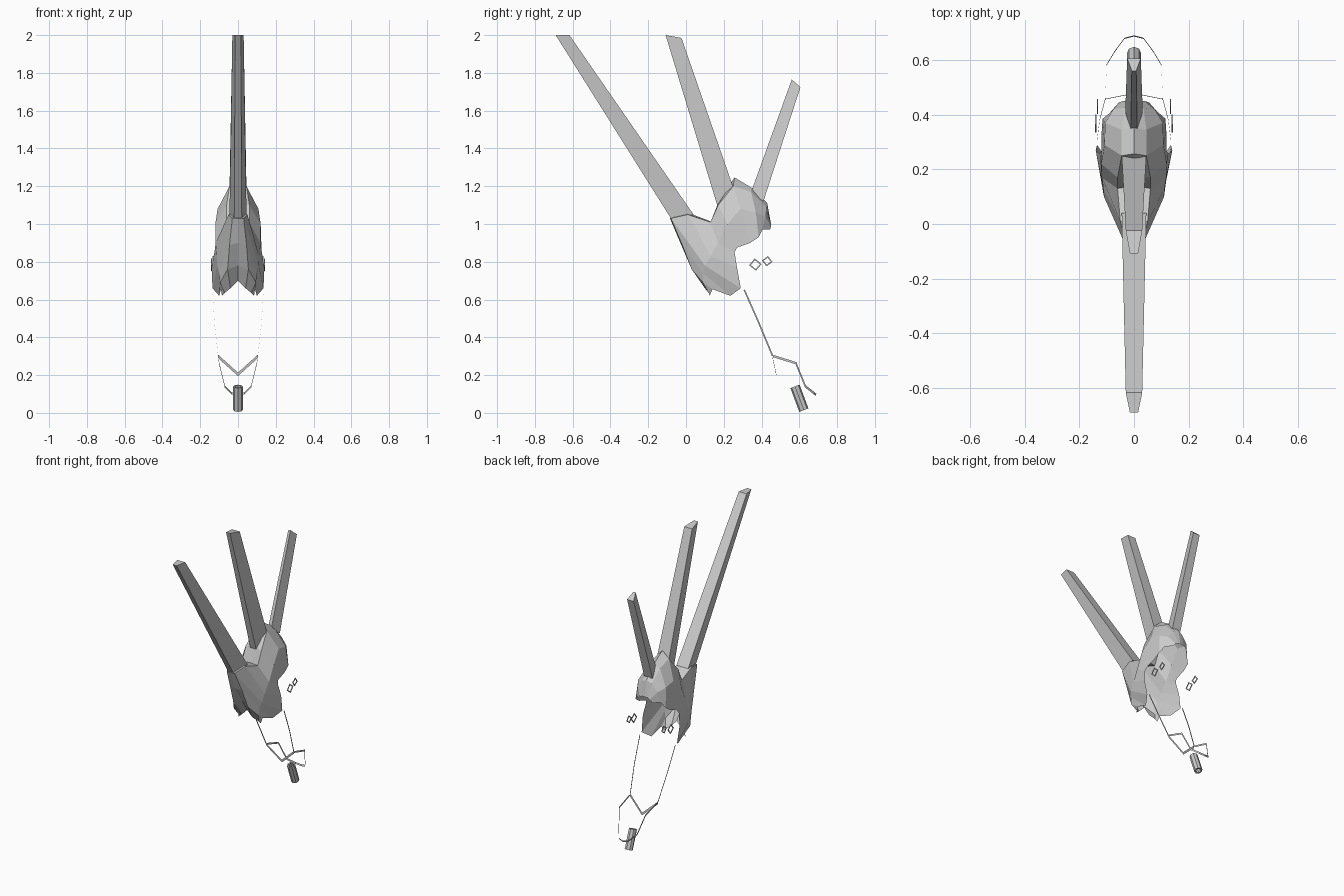
import bpy, bmesh, math
from mathutils import Vector, Matrix

if "Cube" in bpy.data.objects:
    bpy.data.objects.remove(bpy.data.objects["Cube"])

grey = bpy.data.materials.new("plain_grey")
grey.diffuse_color = (0.6, 0.6, 0.6, 1)
grey.use_nodes = True
grey.node_tree.nodes["Principled BSDF"].inputs["Base Color"].default_value = grey.diffuse_color


def finish(bm, name):
    bmesh.ops.remove_doubles(bm, verts=bm.verts, dist=1e-4)
    bmesh.ops.recalc_face_normals(bm, faces=bm.faces)
    me = bpy.data.meshes.new(name)
    bm.to_mesh(me)
    bm.free()
    me.materials.append(grey)
    ob = bpy.data.objects.new(name, me)
    bpy.context.collection.objects.link(ob)
    return ob


def loft(bm, rows, closed=False):
    """Bridge neighbouring rows of points with faces."""
    vs = [[bm.verts.new(p) for p in r] for r in rows]
    for a, b in zip(vs, vs[1:]):
        n = len(a)
        for i in range(n if closed else n - 1):
            j = (i + 1) % n
            bm.faces.new((a[i], a[j], b[j], b[i]))
    return vs


def spike(name, base, top, base_w, top_w):
    """Tapered prism: narrow front edge, wide back edge."""
    def section(ends, w):
        (fy, fz), (by, bz) = ends
        return [(-w[0], fy, fz), (w[0], fy, fz), (w[1], by, bz), (-w[1], by, bz)]
    bm = bmesh.new()
    vs = loft(bm, [section(base, base_w), section(top, top_w)], True)
    bm.faces.new(vs[0])
    bm.faces.new(vs[1])
    finish(bm, name)


def ribbon(name, pts, off):
    """Thin strip along a path, on both sides of x = 0."""
    bm = bmesh.new()
    for s in (1, -1):
        path = [Vector((s * x, y, z)) for x, y, z in pts]
        loft(bm, [[p, p + Vector(off)] for p in path])
    finish(bm, name)


# Hair cap: open shell; each row runs from the midline to the side rim
half = [
    [(0, .45, 1.00), (.02, .45, 1.00), (.04, .45, .99), (.055, .445, .97)],
    [(0, .43, 1.11), (.035, .425, 1.09), (.075, .42, 1.04), (.09, .405, .97)],
    [(0, .35, 1.19), (.045, .345, 1.17), (.105, .37, 1.06), (.115, .385, .93)],
    [(0, .257, 1.247), (.045, .25, 1.20), (.108, .29, 1.08), (.118, .34, .90)],
    [(0, .17, 1.11), (.06, .17, 1.10), (.12, .22, 1.0), (.118, .27, .875)],
    [(0, .14, 1.01), (.06, .13, 1.01), (.118, .17, .90), (.125, .257, .85)],
    [(0, .01, 1.06), (.05, .01, 1.05), (.112, .13, .83), (.14, .27, .77)],
    [(0, -.085, 1.03), (.03, -.08, 1.03), (.11, .10, .78), (.135, .29, .66)],
    [(0, -.03, .90), (.045, -.02, .89), (.10, .09, .74), (.10, .235, .62)],
    [(0, .05, .78), (.055, .03, .76), (.095, .09, .69), (.09, .14, .655)],
    [(0, .10, .70), (.04, .10, .66), (.07, .12, .635), (.085, .125, .62)],
]
bm = bmesh.new()
loft(bm, [[(-x, y, z) for x, y, z in r[:0:-1]] + r for r in half])
finish(bm, "hair_cap")

# Three hair spikes
spike("front_spike", [(-.08, 1.03), (.04, 1.05)], [(-.69, 2.0), (-.617, 2.0)],
      (.02, .045), (.015, .03))
spike("middle_spike", [(.165, 1.10), (.255, 1.18)], [(-.108, 2.0), (-.024, 1.985)],
      (.022, .045), (.015, .03))
spike("rear_spike", [(.345, 1.17), (.41, 1.12)], [(.56, 1.765), (.606, 1.725)],
      (.012, .032), (.008, .025))

# Necklace: side straps, hanging V and looped chain
ribbon("necklace_strap", [(.135, .305, .65), (.125, .38, .48), (.105, .455, .30)], (0, .007, .003))
ribbon("necklace_v", [(.105, .458, .29), (0, .479, .195)], (0, -.002, .018))
ribbon("necklace_loop", [(.105, .46, .295), (.10, .58, .258), (.07, .63, .135),
                         (.035, .677, .098), (0, .686, .09)], (0, .004, .011))

# Tube pendant with recessed ends
bm = bmesh.new()
bmesh.ops.create_cone(bm, cap_ends=True, segments=8, radius1=.026, radius2=.026, depth=.134)
caps = [f for f in bm.faces if len(f.verts) == 8]
bmesh.ops.inset_individual(bm, faces=caps, thickness=.009)
for f in caps:
    step = -.04 * f.normal
    new = bmesh.ops.extrude_discrete_faces(bm, faces=[f])["faces"][0]
    ring = list(new.verts)
    # join the recessed floor back to the rim with a short inner wall
    rim = [v.co.copy() for v in ring]
    bmesh.ops.translate(bm, verts=ring, vec=step)
    loft(bm, [rim, [v.co.copy() for v in ring]], True)
axis = Vector((0, -.047, .126))
bm.transform(Matrix.Translation((0, .6005, .0775)) @ Vector((0, 0, 1)).rotation_difference(axis).to_matrix().to_4x4())
finish(bm, "pendant")

# Earrings: two flat diamond links on each side
bm = bmesh.new()
for s in (1, -1):
    for x, y, z, r, turn in ((.138, .367, .785, .033, .1), (.131, .43, .803, .028, -.15)):
        def ring(rad, dx):
            return [(s * (x + dx), y + rad * math.cos(turn + k * math.pi / 2),
                     z + rad * math.sin(turn + k * math.pi / 2)) for k in range(4)]
        loft(bm, [ring(r, 0), ring(r, .004), ring(r - .009, .004), ring(r - .009, 0), ring(r, 0)], True)
finish(bm, "earrings")
